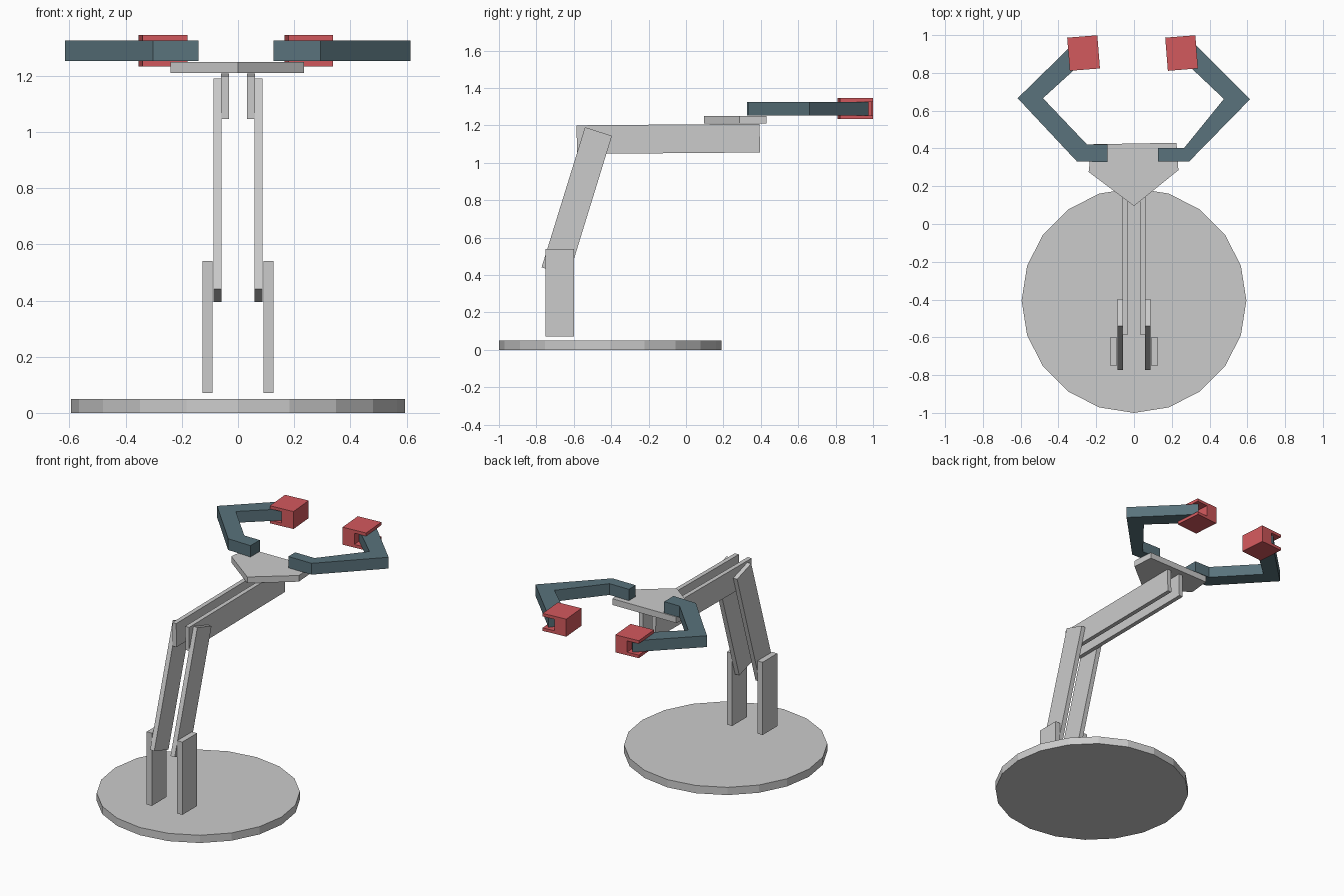
import bpy, bmesh
from math import cos, sin, tau

if "Cube" in bpy.data.objects:
    bpy.data.objects.remove(bpy.data.objects["Cube"])


def material(name, rgb):
    m = bpy.data.materials.new(name)
    m.diffuse_color = (*rgb, 1)
    m.use_nodes = True
    m.node_tree.nodes["Principled BSDF"].inputs["Base Color"].default_value = m.diffuse_color
    return m


BLUE = material("claw_blue", (0.10, 0.17, 0.20))
RED = material("pad_red", (0.65, 0.10, 0.11))


def prism(name, profile, lo, hi, to_xyz, mat=None):
    """Extrude a flat profile from lo to hi along the axis chosen by to_xyz."""
    bm = bmesh.new()
    rings = [[bm.verts.new(to_xyz(a, b, h)) for a, b in profile] for h in (lo, hi)]
    n = len(profile)
    bm.faces.new(rings[0])
    bm.faces.new(rings[1])
    for i in range(n):
        j = (i + 1) % n
        bm.faces.new((rings[0][i], rings[0][j], rings[1][j], rings[1][i]))
    bmesh.ops.recalc_face_normals(bm, faces=bm.faces)
    me = bpy.data.meshes.new(name)
    bm.to_mesh(me)
    bm.free()
    ob = bpy.data.objects.new(name, me)
    bpy.context.collection.objects.link(ob)
    if mat:
        me.materials.append(mat)
    return ob


def along_z(a, b, h):
    return (a, b, h)


def along_x(a, b, h):
    return (h, a, b)


# Round base plate
disc = [(0.595 * cos(tau * i / 20), -0.405 + 0.595 * sin(tau * i / 20)) for i in range(20)]
prism("base", disc, 0, 0.05, along_z)

# Paired arm segments: side profile (y, z) and x range
segments = {
    "lower_post": ([(-0.75, 0.07), (-0.6, 0.07), (-0.6, 0.54), (-0.75, 0.54)], 0.091, 0.127),
    "middle_arm": ([(-0.772, 0.441), (-0.627, 0.395), (-0.396, 1.144), (-0.54, 1.19)], 0.058, 0.088),
    "upper_arm": ([(-0.583, 1.047), (0.396, 1.055), (0.393, 1.208), (-0.585, 1.2)], 0.032, 0.06),
}
for name, (profile, lo, hi) in segments.items():
    for side, s in (("left", -1), ("right", 1)):
        prism(f"{name}_{side}", profile, s * lo, s * hi, along_x)

# Five-sided wrist plate
prism("wrist_plate", [(0, 0.095), (0.235, 0.285), (0.225, 0.43), (-0.225, 0.422), (-0.24, 0.275)],
      1.21, 1.25, along_z)

# Bent claw fingers
prism("claw_right", [(0.127, 0.332), (0.293, 0.332), (0.614, 0.66), (0.3, 0.975),
                     (0.235, 0.89), (0.476, 0.662), (0.265, 0.402), (0.127, 0.402)],
      1.253, 1.326, along_z, BLUE)
prism("claw_left", [(-0.14, 0.327), (-0.303, 0.332), (-0.616, 0.666), (-0.3, 0.975),
                    (-0.235, 0.89), (-0.482, 0.666), (-0.25, 0.422), (-0.14, 0.422)],
      1.253, 1.326, along_z, BLUE)

# Grip pads: C-shaped section with the mouth facing outwards
section = [(-0.08, 1.233), (0.08, 1.233), (0.08, 1.253), (0.0, 1.253),
           (0.0, 1.326), (0.08, 1.326), (0.08, 1.346), (-0.08, 1.346)]
for side, s, cx in (("left", -1, -0.267), ("right", 1, 0.252)):
    pad = prism(f"grip_pad_{side}", [(s * x, z) for x, z in section], -0.088, 0.088,
                lambda a, b, h: (a, h, b), RED)
    pad.location = (cx, 0.905, 0)
    pad.rotation_euler.z = 0.08
